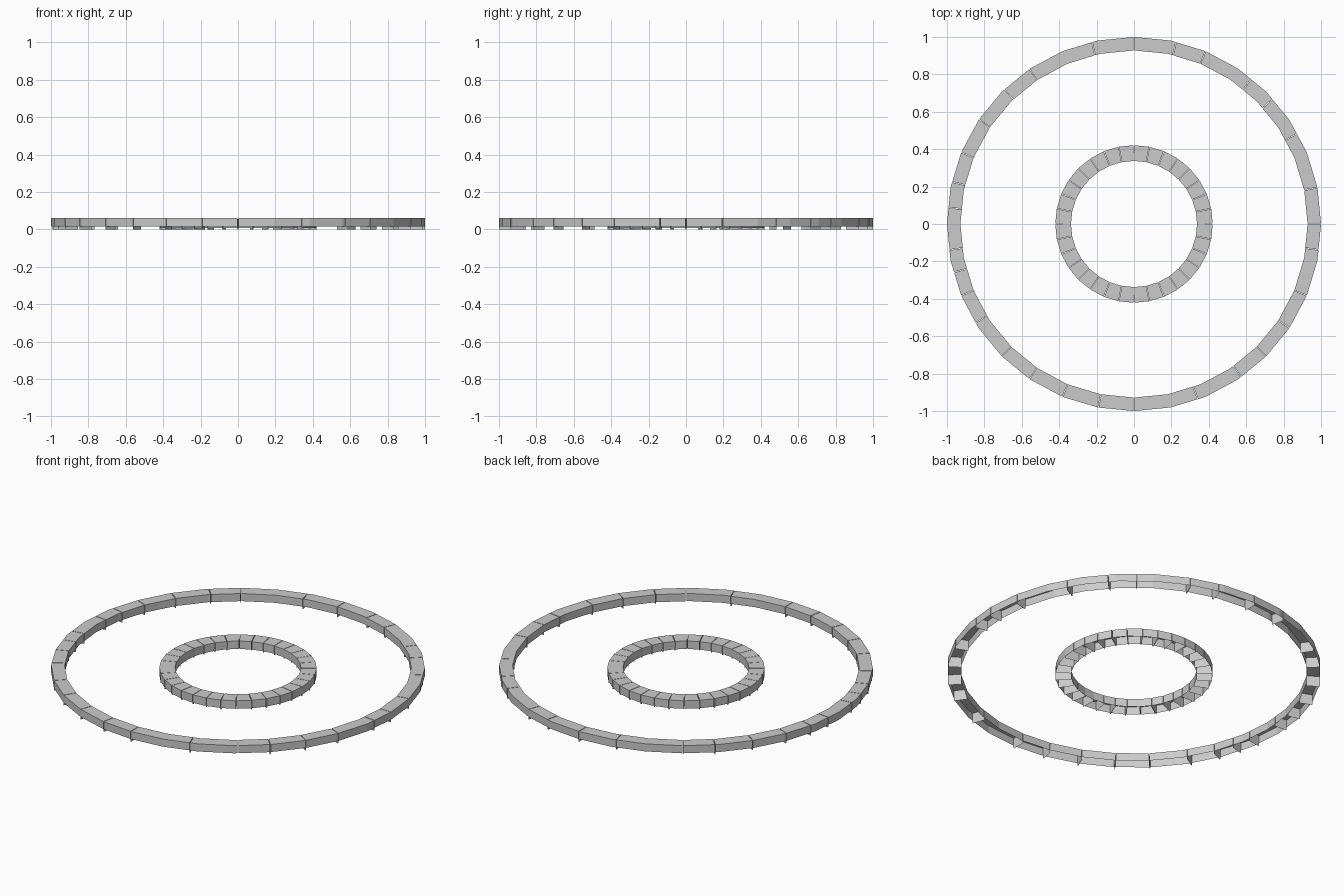
import bpy, bmesh
from math import cos, sin, pi, radians, degrees

if "Cube" in bpy.data.objects:
    bpy.data.objects.remove(bpy.data.objects["Cube"])

STEP = 360 / 32


def ring_point(r, deg, z):
    # point on the perimeter of a 32-sided polygon of corner radius r
    local = (deg % STEP) - STEP / 2
    rr = r * cos(radians(STEP / 2)) / cos(radians(local))
    return (rr * cos(radians(deg)), rr * sin(radians(deg)), z)


def stone(bm, a, b, r_in, r_out, z_wall, z_top, z_cap):
    # one open-bottomed block following the polygon from angle a to b
    angles = [a] + [k * STEP for k in range(-40, 41) if a + 0.2 < k * STEP < b - 0.2] + [b]
    rows = []
    for d in angles:
        zl = z_cap if d in (a, b) else z_wall
        zl = z_wall
        rows.append([bm.verts.new(ring_point(r, d, z)) for r, z in
                     ((r_out, zl), (r_out, z_top), (r_in, z_top), (r_in, zl))])
    for p, q in zip(rows, rows[1:]):
        for i in range(3):
            bm.faces.new((p[i], q[i], q[i + 1], p[i + 1]))
    # end walls reach down to the ground
    for row, d, flip in ((rows[0], a, False), (rows[-1], b, True)):
        low = [bm.verts.new(ring_point(r, d, z_cap)) for r in (r_in, r_out)]
        loop = row + low
        bm.faces.new(loop[::-1] if flip else loop)


def stone_ring(name, joints, gap, **dims):
    bm = bmesh.new()
    joints = sorted(joints)
    for a, b in zip(joints, joints[1:] + [joints[0] + 360]):
        stone(bm, a + gap / 2, b - gap / 2, **dims)
    mesh = bpy.data.meshes.new(name)
    bm.to_mesh(mesh)
    bm.free()
    obj = bpy.data.objects.new(name, mesh)
    bpy.context.collection.objects.link(obj)
    return obj


# large outer ring with irregular stone lengths
outer_joints = [-172, -165, -157.5, -148, -135, -124, -112.5, -101, -90, -70, -55,
                -45, -33.75, -22.5, -8, 0, 11.25, 29, 42, 51, 67.5, 77, 90, 103,
                124, 134, 146, 157.5, 167, 175]
stone_ring("outer_stone_ring", outer_joints, 0.2,
           r_in=0.928, r_out=1.0, z_wall=0.015, z_top=0.06, z_cap=0.0)

# small inner ring with even stones
stone_ring("inner_stone_ring", [k * STEP for k in range(-16, 16)], 0.4,
           r_in=0.337, r_out=0.421, z_wall=0.008, z_top=0.055, z_cap=0.0)
